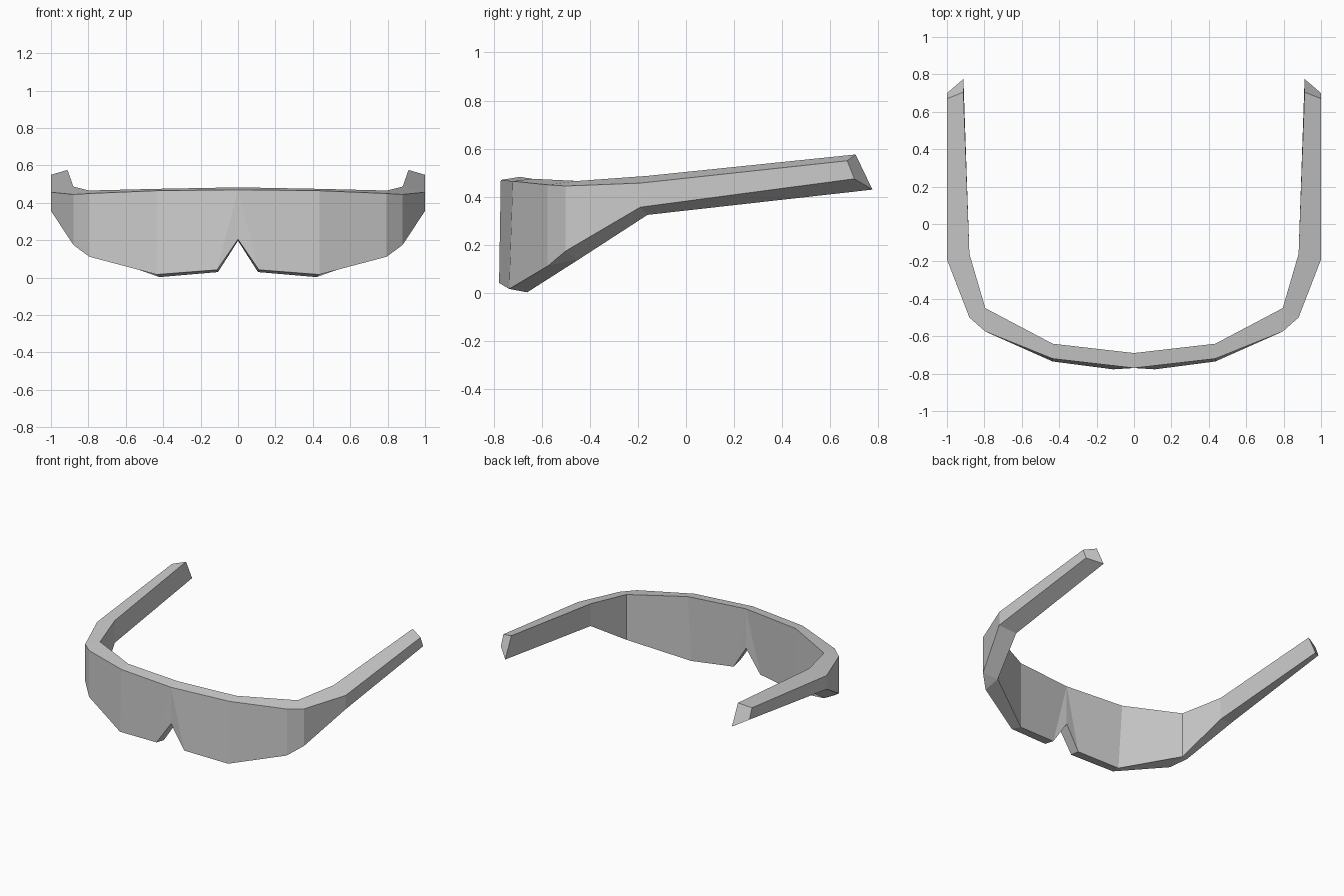
import bpy
import bmesh
from mathutils import Matrix

if "Cube" in bpy.data.objects:
    bpy.data.objects.remove(bpy.data.objects["Cube"])

# One flat grey for the whole pair of glasses
grey = bpy.data.materials.new("plain grey")
grey.use_nodes = True
colour = (0.6, 0.6, 0.6, 1)
grey.diffuse_color = colour
grey.node_tree.nodes["Principled BSDF"].inputs["Base Color"].default_value = colour

bm = bmesh.new()


def rail(points):
    return [bm.verts.new(p) for p in points]


def face(*verts):
    unique = list(dict.fromkeys(verts))
    if len(unique) > 2:
        bm.faces.new(unique)


# Four rails of the left half, from the nose round to the temple tip
outer_top = rail([(0, -0.77, 0.47), (0.435, -0.72, 0.465), (0.795, -0.575, 0.45),
                  (0.88, -0.5, 0.445), (1, -0.19, 0.457), (1, 0.67, 0.55)])
outer_low = rail([(0, -0.77, 0.205), (0.435, -0.735, 0.017), (0.795, -0.575, 0.112),
                  (0.88, -0.5, 0.175), (1, -0.19, 0.357), (1, 0.7, 0.475)])
inner_top = rail([(0, -0.69, 0.483), (0.435, -0.64, 0.475), (0.795, -0.45, 0.466),
                  (0.88, -0.16, 0.487), (0.912, 0.705, 0.576)])
inner_low = rail([(0, -0.69, 0.197), (0.42, -0.66, 0.003), (0.795, -0.45, 0.137),
                  (0.88, -0.16, 0.325), (0.912, 0.775, 0.43)])
outer_nose, inner_nose = rail([(0.112, -0.777, 0.042), (0.107, -0.7, 0.03)])

# The hinge corner has two outer points but a single inner one
inner_top.insert(3, inner_top[2])
inner_low.insert(3, inner_low[2])

# Panels between neighbouring stations; the first low edge dips to the nose
for i in range(5):
    j = i + 1
    face(outer_top[i], outer_top[j], inner_top[j], inner_top[i])
    start_out, start_in = outer_low[i], inner_low[i]
    if i == 0:
        face(outer_top[0], outer_low[0], outer_nose)
        face(inner_top[0], inner_nose, inner_low[0])
        face(outer_low[0], inner_low[0], inner_nose, outer_nose)
        start_out, start_in = outer_nose, inner_nose
    face(outer_top[i], start_out, outer_low[j], outer_top[j])
    face(inner_top[i], inner_top[j], inner_low[j], start_in)
    face(start_out, start_in, inner_low[j], outer_low[j])

# Temple tip
face(outer_top[-1], outer_low[-1], inner_low[-1], inner_top[-1])

# Mirror to the other half and weld the centre
bmesh.ops.mirror(bm, geom=bm.verts[:] + bm.edges[:] + bm.faces[:],
                 matrix=Matrix.Identity(4), merge_dist=0.001, axis="X")
bmesh.ops.remove_doubles(bm, verts=bm.verts[:], dist=0.001)
bmesh.ops.recalc_face_normals(bm, faces=bm.faces[:])

mesh = bpy.data.meshes.new("wraparound_glasses")
bm.to_mesh(mesh)
bm.free()
mesh.materials.append(grey)
glasses = bpy.data.objects.new("wraparound_glasses", mesh)
bpy.context.collection.objects.link(glasses)
